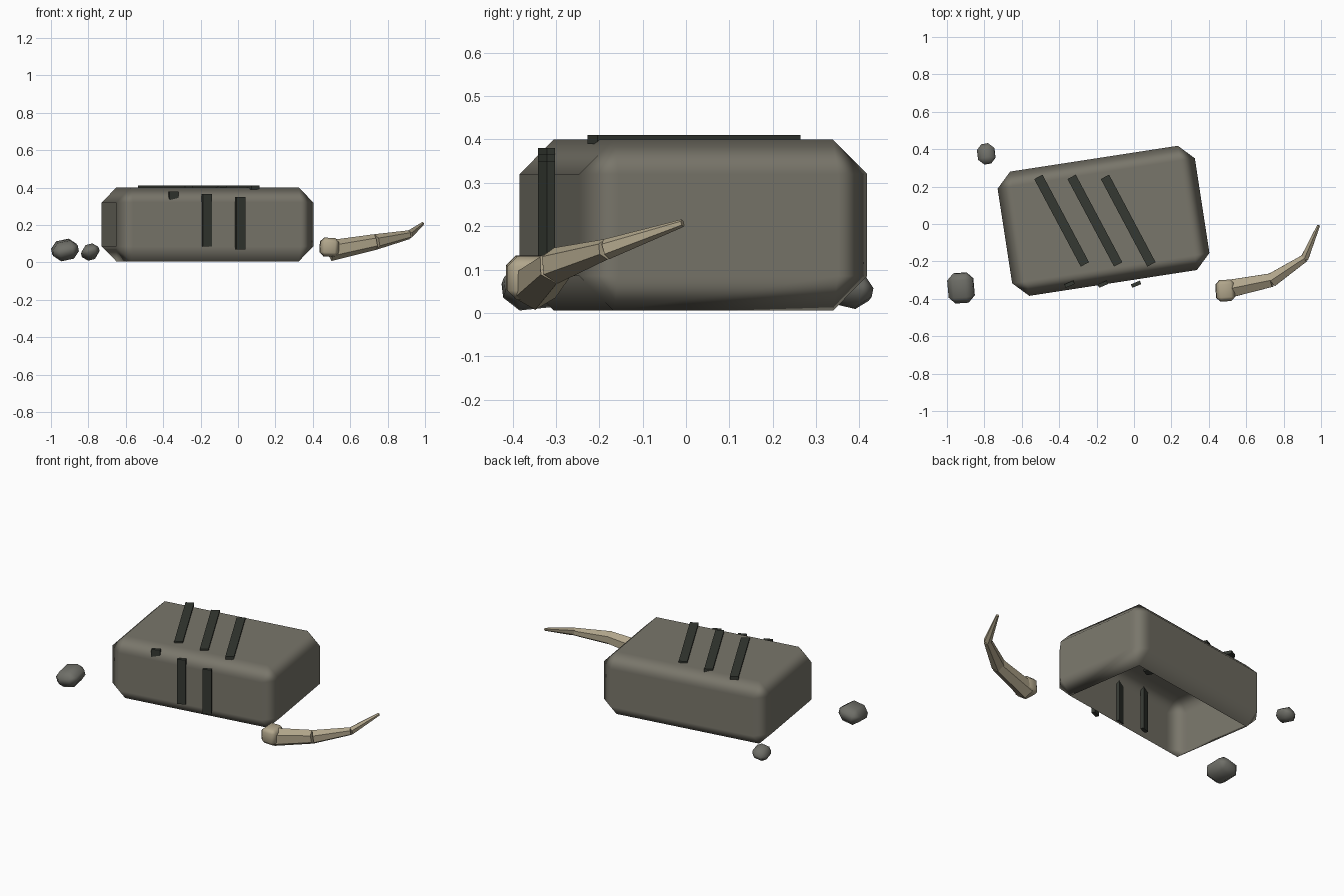
import bpy, bmesh
from math import radians
from mathutils import Vector, Euler

if "Cube" in bpy.data.objects:
    bpy.data.objects.remove(bpy.data.objects["Cube"], do_unlink=True)


def material(name, rgb):
    mat = bpy.data.materials.new(name)
    mat.use_nodes = True
    mat.diffuse_color = (*rgb, 1)
    bsdf = mat.node_tree.nodes["Principled BSDF"]
    bsdf.inputs["Base Color"].default_value = (*rgb, 1)
    bsdf.inputs["Roughness"].default_value = 0.9
    return mat


STONE = material("warm grey stone", (0.19, 0.18, 0.145))
PEBBLE = material("cool grey stone", (0.16, 0.16, 0.14))
DARK = material("dark olive", (0.035, 0.04, 0.032))
BONE = material("pale bone", (0.44, 0.38, 0.26))


def finish(bm, name, mat, smooth=False):
    mesh = bpy.data.meshes.new(name)
    bm.to_mesh(mesh)
    bm.free()
    mesh.materials.append(mat)
    obj = bpy.data.objects.new(name, mesh)
    bpy.context.collection.objects.link(obj)
    if smooth:
        for poly in mesh.polygons:
            poly.use_smooth = True
        # keeps the large panels flat while the chamfers blend
        mod = obj.modifiers.new("Panel normals", "WEIGHTED_NORMAL")
        mod.weight = 100
    return obj


def block(name, mat, loc, size, turn=(0, 0, 0), chamfer=0.0, open_bottom=False):
    """Box with chamfered edges, turned by degrees about x, y and z."""
    bm = bmesh.new()
    bmesh.ops.create_cube(bm, size=1)
    bmesh.ops.scale(bm, vec=size, verts=bm.verts)
    if chamfer:
        bmesh.ops.bevel(bm, geom=bm.edges[:], offset=chamfer, segments=1,
                        affect='EDGES', profile=0.5)
    if open_bottom:
        bm.normal_update()
        floor = [f for f in bm.faces if f.normal.z < -0.99]
        bmesh.ops.delete(bm, geom=floor, context='FACES')
    obj = finish(bm, name, mat, smooth=chamfer > 0)
    obj.location = loc
    obj.rotation_euler = Euler([radians(a) for a in turn])
    return obj


def spike(name, start, end, r1, r2):
    """Six-sided tapered piece between two points."""
    start, end = Vector(start), Vector(end)
    bm = bmesh.new()
    bmesh.ops.create_cone(bm, cap_ends=True, segments=6, radius1=r1,
                          radius2=r2, depth=(end - start).length)
    obj = finish(bm, name, BONE)
    obj.location = (start + end) / 2
    obj.rotation_euler = (end - start).to_track_quat('Z', 'Y').to_euler()
    return obj


# Hollow chamfered slab, open underneath
block("stone_slab", STONE, (-0.163, 0.017, 0.2025), (1.067, 0.672, 0.395),
      (0, 0, 8.75), 0.08, open_bottom=True)

# Carved strips on the top and bars along the front
for i in range(3):
    step = 0.178 * i
    block(f"top_strip_{i + 1}", DARK, (-0.387 + step, 0.018, 0.4),
          (0.05, 0.53, 0.02), (0, 0, 28))
    block(f"front_bar_{i + 1}", DARK, (-0.345 + step, -0.322, 0.24 - 0.015 * i),
          (0.052, 0.02, 0.28), (0, 0, 23))

# Loose rocks
block("large_rock", PEBBLE, (-0.925, -0.342, 0.066), (0.137, 0.16, 0.1),
      (6, -12, 4), 0.034)
block("small_rock", PEBBLE, (-0.79, 0.375, 0.055), (0.092, 0.108, 0.075),
      (-14, -14, 10), 0.027)

# Curved horn: root block and three tapering pieces
block("horn_root", BONE, (0.488, -0.356, 0.081), (0.1, 0.115, 0.1),
      (0, 3, 3), 0.022)
joints = [(0.49, -0.35, 0.062), (0.735, -0.3, 0.109),
          (0.912, -0.183, 0.147), (0.987, -0.008, 0.207)]
radii = [0.056, 0.042, 0.024, 0.009]
for i in range(3):
    spike(f"horn_piece_{i + 1}", joints[i], joints[i + 1], radii[i], radii[i + 1])
